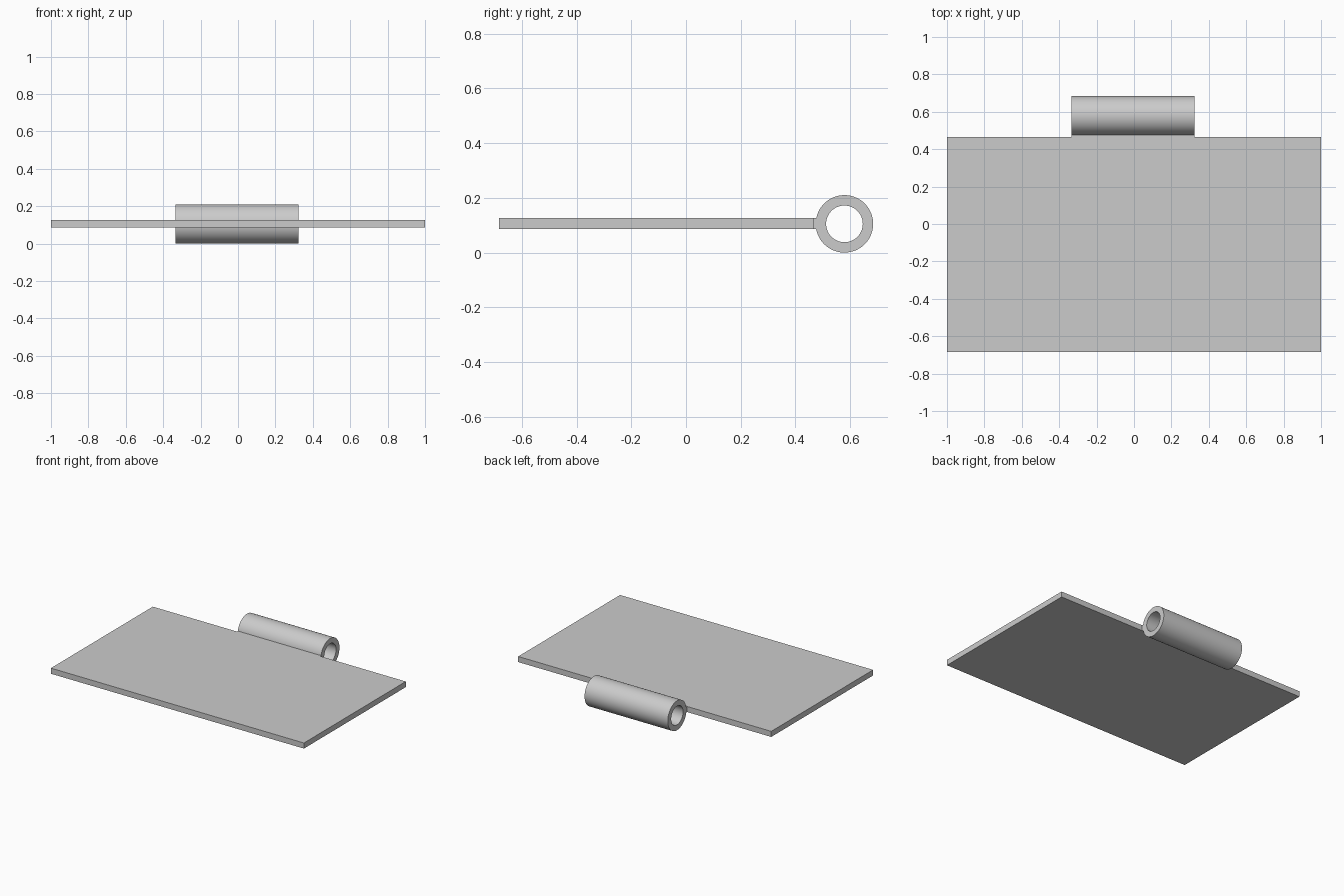
import bpy
import bmesh
import math
from mathutils import Matrix, Vector

cube = bpy.data.objects.get("Cube")
if cube:
    bpy.data.objects.remove(cube, do_unlink=True)

GREY = (0.6, 0.6, 0.6, 1.0)
metal = bpy.data.materials.new("light_grey")
metal.use_nodes = True
metal.diffuse_color = GREY
metal.node_tree.nodes["Principled BSDF"].inputs["Base Color"].default_value = GREY


def add_object(name, bm):
    bmesh.ops.recalc_face_normals(bm, faces=bm.faces)
    mesh = bpy.data.meshes.new(name)
    bm.to_mesh(mesh)
    bm.free()
    mesh.materials.append(metal)
    obj = bpy.data.objects.new(name, mesh)
    bpy.context.collection.objects.link(obj)
    return obj


def add_box(name, low, high):
    low, high = Vector(low), Vector(high)
    bm = bmesh.new()
    bmesh.ops.create_cube(bm, size=1, matrix=Matrix.Translation((low + high) / 2)
                          @ Matrix.Diagonal((high - low).to_4d()))
    return add_object(name, bm)


def add_tube(name, x0, x1, y, z, outer, inner, sides=64):
    # Spin a closed rectangular wall section around the tube's axis
    bm = bmesh.new()
    corners = [(x0, outer), (x1, outer), (x1, inner), (x0, inner)]
    verts = [bm.verts.new((x, y, z + r)) for x, r in corners]
    edges = [bm.edges.new((verts[i - 1], verts[i])) for i in range(len(verts))]
    bmesh.ops.spin(bm, geom=verts + edges, cent=(0, y, z), axis=(1, 0, 0),
                   angle=math.tau, steps=sides, use_merge=True)
    bmesh.ops.remove_doubles(bm, verts=bm.verts, dist=1e-5)
    return add_object(name, bm)


LEFT, RIGHT = 0.323, -0.335      # ends of the knuckle along x
BOTTOM, TOP = 0.086, 0.126       # leaf thickness

# Flat leaf, the short neck behind it, and the hollow pin knuckle
add_box("hinge_leaf", (-1, -0.684, BOTTOM), (1, 0.466, TOP))
add_box("knuckle_neck", (RIGHT, 0.466, BOTTOM), (LEFT, 0.482, TOP))
knuckle = add_tube("hinge_knuckle", RIGHT, LEFT, 0.579, 0.105, 0.105, 0.067)

# Smooth the round walls, keep the rims crisp
bpy.ops.object.select_all(action="DESELECT")
knuckle.select_set(True)
bpy.context.view_layer.objects.active = knuckle
bpy.ops.object.shade_smooth_by_angle(angle=math.radians(35))
